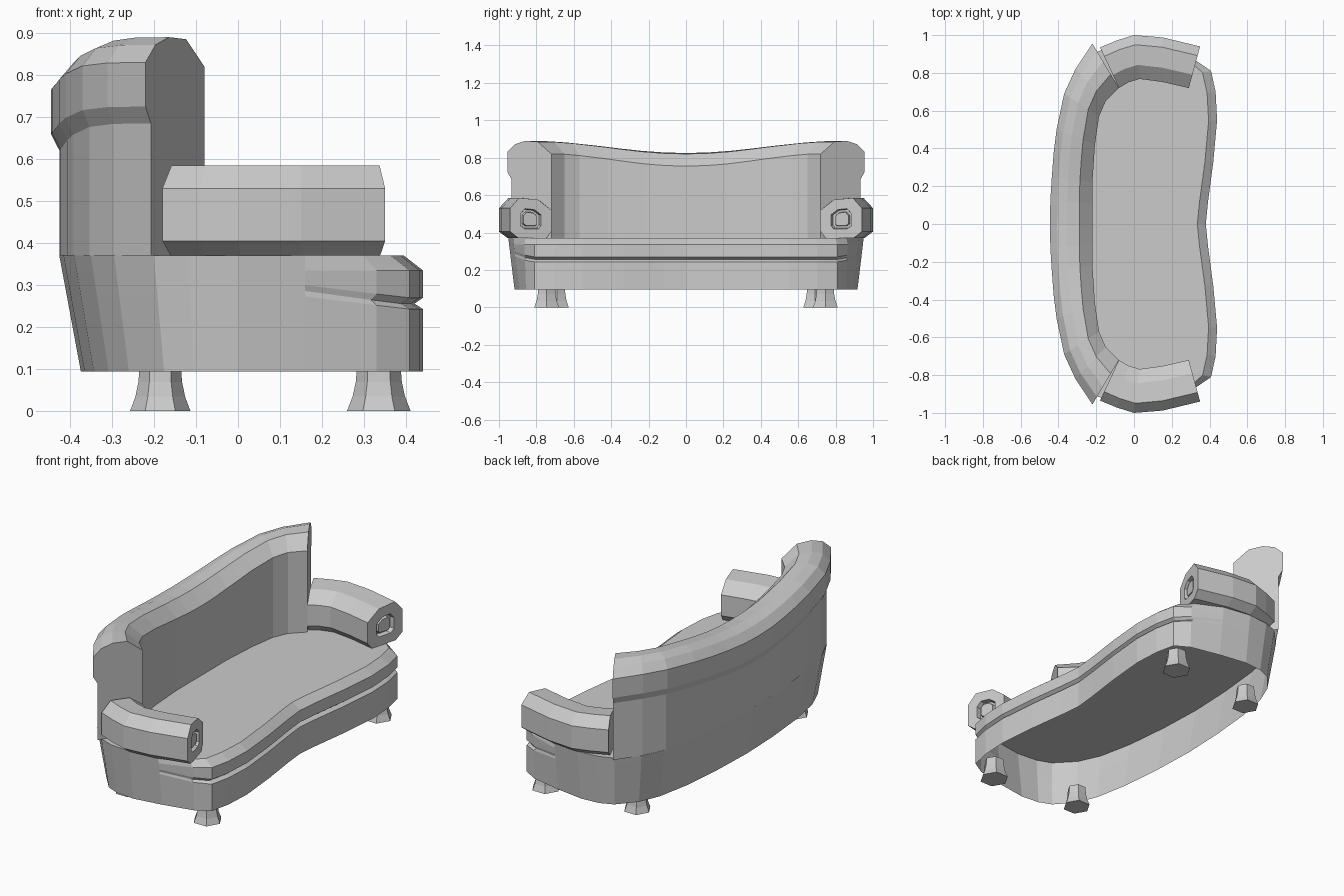
import bpy, bmesh, math
from mathutils import Vector

if "Cube" in bpy.data.objects:
    bpy.data.objects.remove(bpy.data.objects["Cube"])


def finish(name, bm):
    bmesh.ops.recalc_face_normals(bm, faces=bm.faces)
    me = bpy.data.meshes.new(name)
    bm.to_mesh(me)
    bm.free()
    ob = bpy.data.objects.new(name, me)
    bpy.context.collection.objects.link(ob)
    return ob


def bridge(bm, rings, closed=True):
    """Join successive vertex rings with quads."""
    for a, b in zip(rings, rings[1:]):
        n = len(a)
        for i in range(n if closed else n - 1):
            j = (i + 1) % n
            bm.faces.new((a[i], a[j], b[j], b[i]))


def sweep(bm, stations, section, closed, lift=lambda s: 0):
    """Sweep a (t, z) section; t runs from the outer to the inner plan point."""
    rings = []
    for ox, oy, ix, iy in stations:
        d = lift(oy)
        rings.append([bm.verts.new((ox + (ix - ox) * t, oy + (iy - oy) * t,
                                    z + (d if z > 0.5 or not d else 0)))
                      for t, z in section])
    bridge(bm, rings, closed)
    return rings


# Base and seat: open-bottomed shell, (x, y, front weight)
half = [(.38, 0, 1), (.392, .12, 1), (.42, .33, 1), (.44, .55, 1), (.432, .7, 1),
        (.408, .81, 1), (.33, .865, .7), (.16, .925, 0), (0, .95, 0), (-.12, .94, 0),
        (-.2, .91, 0), (-.295, .81, 0), (-.35, .69, 0), (-.39, .5, 0), (-.415, .25, 0),
        (-.425, 0, 0)]
outline = half + [(x, -y, f) for x, y, f in half[-2:0:-1]]
bm = bmesh.new()
rings = []
for z, inset, tilt in [(.095, 0, 0), (.243, 0, .03), (.256, .02, .03), (.27, 0, .03),
                       (.335, 0, 0), (.37, .045, 0)]:
    ring = []
    for x, y, f in outline:
        zz = z + tilt * (1 - f)
        flare = (1 - f) * (.37 - zz) / .275
        fx = .12 if x < 0 else 0
        ring.append(bm.verts.new((x * (1 - fx * flare) - inset * f,
                                  y * (1 - .035 * flare) * (1 - .25 * inset * f), zz)))
    rings.append(ring)
bridge(bm, rings)
bm.faces.new(rings[-1])
finish("base_and_seat", bm)

# Backrest: curved wall with rolled top, dipping in the middle
back_half = [(-.445, 0, -.22, 0), (-.435, .25, -.22, .22), (-.41, .5, -.207, .42),
             (-.37, .69, -.185, .57), (-.31, .82, -.15, .65), (-.22, .955, -.08, .72)]
stations = [(a, -b, c, -d) for a, b, c, d in back_half[:0:-1]] + back_half
# add in-between stations for a smooth top line
dense = []
for p, q in zip(stations, stations[1:]):
    dense += [p]
    if abs(p[1] - q[1]) > .22:
        dense.append(tuple((u + v) / 2 - (.003 if k == 0 else 0)
                           for k, (u, v) in enumerate(zip(p, q))))
dense.append(stations[-1])
back_section = [(.09, .37), (.09, .685), (0, .725), (0, .83), (.17, .872), (.4, .89),
                (.69, .885), (1, .82), (1, .37)]
bm = bmesh.new()
rings = sweep(bm, dense, back_section, False,
              lambda y: -.0325 * (1 + math.cos(math.pi * min(abs(y) / .9, 1))))
bm.faces.new(rings[0])
bm.faces.new(rings[-1])
finish("backrest", bm)

# Arms: swept octagonal rolls with a recessed front medallion
arm_path = [(-.18, .935, -.08, .72), (-.09, .972, -.03, .75), (0, 1, .03, .768),
            (.15, .988, .15, .752), (.35, .94, .29, .72)]
arm_section = [(0, .405), (0, .53), (.22, .585), (.68, .575), (1, .52), (1, .405),
               (.88, .37), (.2, .37)]
for side, label in ((1, "left"), (-1, "right")):
    bm = bmesh.new()
    path = [(a, side * b, c, side * d) for a, b, c, d in arm_path]
    rings = sweep(bm, path, arm_section, True)
    bm.faces.new(rings[0])
    outer = rings[-1]
    centre = sum((v.co for v in outer), Vector()) / 8
    inward = Vector((-.025, side * .006, 0))
    loops = [outer]
    for scale, depth in ((.5, 0), (.46, 1), (.36, 1), (.33, .3)):
        loops.append([bm.verts.new(centre + (v.co - centre) * scale + inward * depth)
                      for v in outer])
    bridge(bm, loops)
    bm.faces.new(loops[-1])
    finish(label + "_arm", bm)

# Legs: flared hexagonal feet
for x, y, r, label in ((.335, .745, .076, "front"), (-.185, .69, .072, "back")):
    for side in (1, -1):
        bm = bmesh.new()
        rings = [[bm.verts.new((x + r * k * math.cos(i * math.pi / 3),
                                side * y + r * k * math.sin(i * math.pi / 3), z))
                  for i in range(6)]
                 for k, z in ((1, 0), (.82, .035), (.72, .07), (.68, .11))]
        bridge(bm, rings)
        bm.faces.new(rings[0])
        bm.faces.new(rings[-1])
        finish(f"{label}_leg_{'left' if side > 0 else 'right'}", bm)
